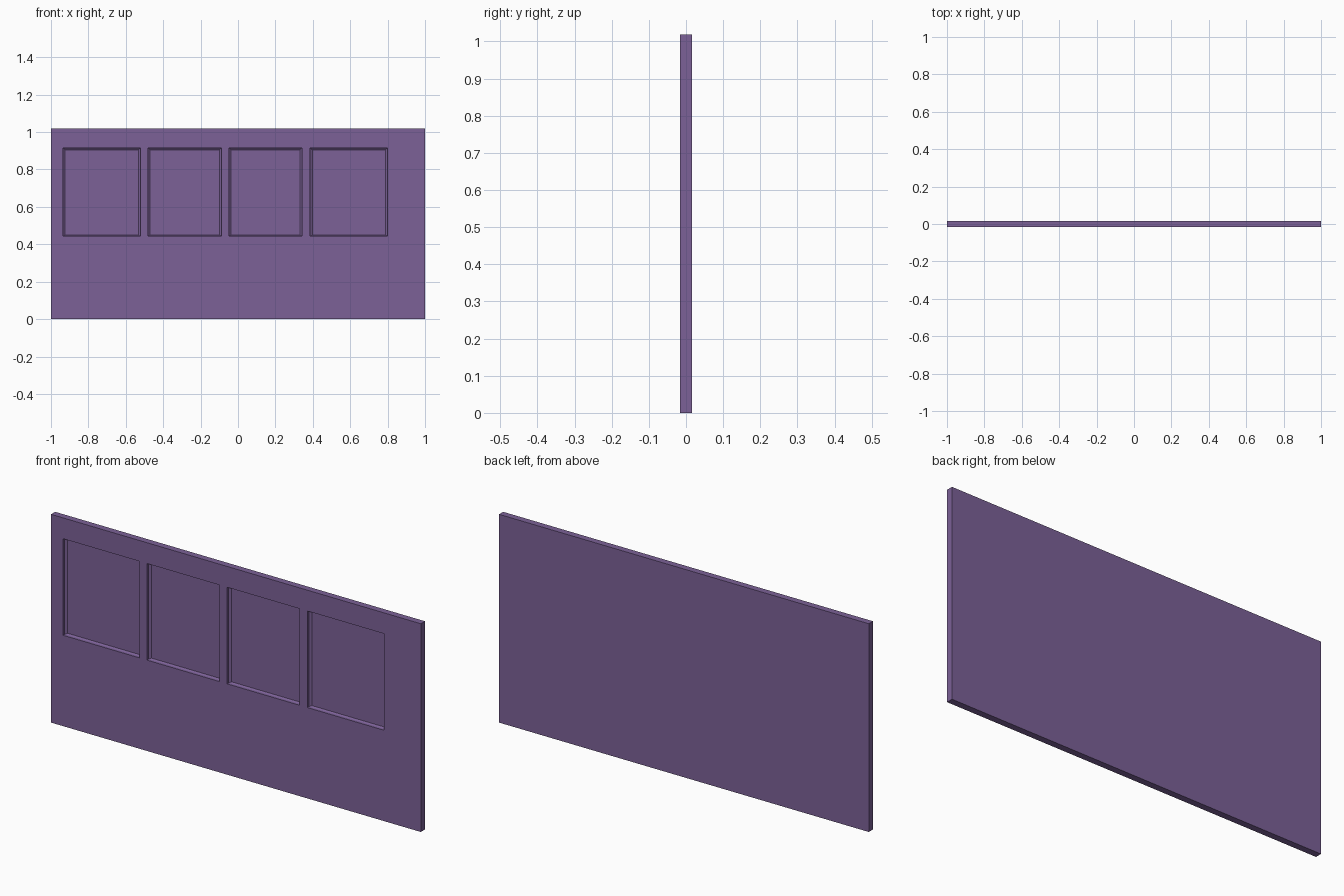
import bpy, bmesh
from mathutils import Vector

if "Cube" in bpy.data.objects:
    bpy.data.objects.remove(bpy.data.objects["Cube"])

HALF_T = 0.016
HEIGHT = 1.018
SPANS = [(-0.935, -0.522), (-0.482, -0.088), (-0.048, 0.343), (0.386, 0.80)]
SILL, HEAD = 0.444, 0.916

bm = bmesh.new()

# Flat front sheet divided along the window edges
xs = [-1.0] + [x for span in SPANS for x in span] + [1.0]
zs = [0.0, SILL, HEAD, HEIGHT]
grid = [[bm.verts.new((x, -HALF_T, z)) for x in xs] for z in zs]
windows = []
for r in range(len(zs) - 1):
    for c in range(len(xs) - 1):
        f = bm.faces.new((grid[r][c], grid[r][c + 1], grid[r + 1][c + 1], grid[r + 1][c]))
        if r == 1 and c % 2 == 1:
            windows.append(f)

# Thickness: the back copy and the rim
res = bmesh.ops.extrude_face_region(bm, geom=bm.faces[:], use_keep_orig=True)
back = [g for g in res["geom"] if isinstance(g, bmesh.types.BMVert)]
bmesh.ops.translate(bm, verts=back, vec=(0, 2 * HALF_T, 0))


def sink(face, depth, side, bottom):
    """Push a face inwards, narrowing it by side, top and bottom margins."""
    f = bmesh.ops.extrude_discrete_faces(bm, faces=[face])["faces"][0]
    mid = f.calc_center_median()
    for v in f.verts:
        v.co += Vector((side if v.co.x < mid.x else -side, depth,
                        bottom if v.co.z < mid.z else -side))
    return f


# Window recesses: straight reveal, then a narrow sloping frame
for f in windows:
    f = sink(f, 0.012, 0, 0)
    sink(f, 0.008, 0.011, 0.005)

bmesh.ops.recalc_face_normals(bm, faces=bm.faces[:])
mesh = bpy.data.meshes.new("wall_panel")
bm.to_mesh(mesh)
bm.free()
panel = bpy.data.objects.new("wall_panel", mesh)
bpy.context.collection.objects.link(panel)

# Purple paint
paint = bpy.data.materials.new("purple_paint")
paint.diffuse_color = (0.2, 0.12, 0.31, 1)
paint.use_nodes = True
paint.node_tree.nodes["Principled BSDF"].inputs["Base Color"].default_value = paint.diffuse_color
mesh.materials.append(paint)
